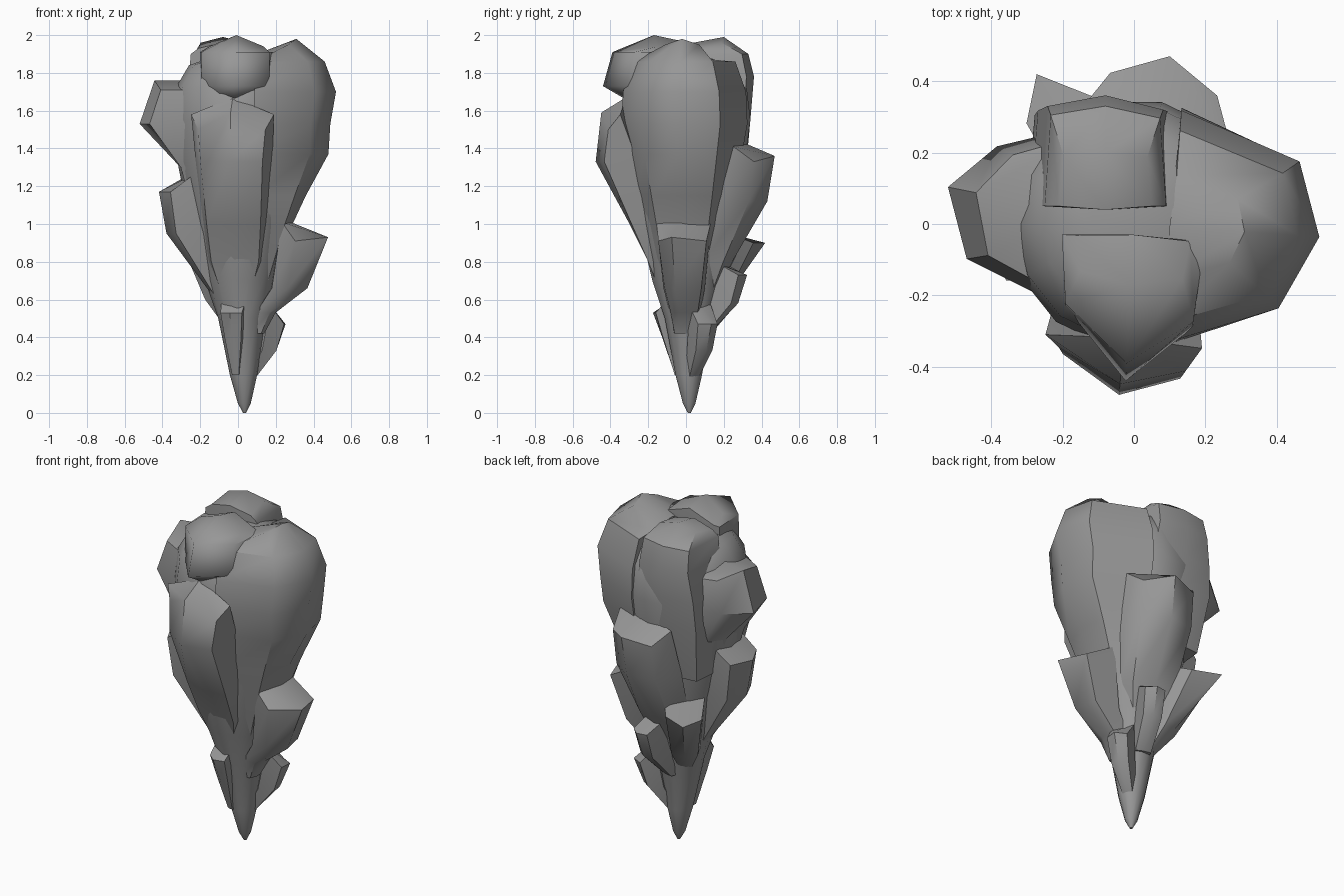
import bpy, bmesh, math
from mathutils import Matrix, Vector

if "Cube" in bpy.data.objects:
    bpy.data.objects.remove(bpy.data.objects["Cube"])

stone = bpy.data.materials.new("grey stone")
stone.use_nodes = True
stone.diffuse_color = (0.31, 0.31, 0.31, 1)
stone.node_tree.nodes["Principled BSDF"].inputs["Base Color"].default_value = stone.diffuse_color


def loft(name, rings, crease):
    """Skin a stack of equal-sized rings and close both ends."""
    bm = bmesh.new()
    loops = [[bm.verts.new(p) for p in ring] for ring in rings]
    count = len(loops[0])
    for low, high in zip(loops, loops[1:]):
        for i in range(count):
            j = (i + 1) % count
            bm.faces.new((low[i], low[j], high[j], high[i]))
    bm.faces.new(reversed(loops[0]))
    if count == 6:
        # Two quads, split along the line from the inner rim to the outer ridge
        a, b, c, d, e, f = loops[-1]
        bm.faces.new((a, b, c, f))
        bm.faces.new((f, c, d, e))
    else:
        bm.faces.new(loops[-1])
    bmesh.ops.recalc_face_normals(bm, faces=bm.faces)
    mesh = bpy.data.meshes.new(name)
    bm.to_mesh(mesh)
    bm.free()
    mesh.materials.append(stone)
    obj = bpy.data.objects.new(name, mesh)
    bpy.context.collection.objects.link(obj)
    bpy.ops.object.select_all(action="DESELECT")
    obj.select_set(True)
    bpy.context.view_layer.objects.active = obj
    bpy.ops.object.shade_smooth_by_angle(angle=math.radians(crease))


def rock(name, heading, stations, inner=0.05, chamfer=(0.08, 0.08), lift=0.0, droop=0.0,
         side=0.0, flare=1.0, ridge=0.0, crease=45):
    """Outcrop facing a heading; stations are (height, reach, half width).
    Lift raises the inner rim of the top, droop lowers its corners,
    flare widens the root and ridge shifts the outermost edge sideways."""
    turn = Matrix.Rotation(math.radians(heading), 4, "Z")
    longest = max(reach for z, reach, half in stations)
    rings = []
    for k, (z, reach, half) in enumerate(stations):
        top = k == len(stations) - 1
        up, down = (lift, droop) if top else (0, 0)
        root = inner if top else min(inner, reach * 0.5)
        right, left = [max(reach - c * (reach / longest) ** 2, root + 0.01) for c in chamfer]
        wide = half * flare
        section = [(root, -wide, z + up - down), (right, -half * 0.9, z - down),
                   (reach, ridge * reach / longest, z), (left, half * 0.9, z - down),
                   (root, wide, z + up - down), (root - 0.01, 0, z + up)]
        rings.append([turn @ Vector((x, y + side, h)) for x, y, h in section])
    loft(name, rings, crease)


# Tapered core, leaning slightly at the tip
core = [(0, 0.008), (0.05, 0.034), (0.2, 0.072), (0.5, 0.125), (0.7, 0.19), (1.0, 0.26),
        (1.3, 0.315), (1.55, 0.35), (1.72, 0.33), (1.84, 0.26), (1.89, 0.12)]
core_rings = []
for z, radius in core:
    lean = 0.035 * max(0, 1 - z / 1.2)
    core_rings.append([(lean + radius * math.cos(math.tau * i / 14),
                        lean / 2 + radius * math.sin(math.tau * i / 14), z) for i in range(14)])
loft("core", core_rings, 50)

# Large lobes of the crown
rock("right_lobe", -4, [(0.65, 0.16, 0.1), (1.0, 0.29, 0.155), (1.15, 0.36, 0.18), (1.37, 0.48, 0.215),
                        (1.53, 0.49, 0.235), (1.7, 0.52, 0.23), (1.86, 0.46, 0.19), (1.98, 0.31, 0.1)],
     inner=0.11, chamfer=(0.1, 0.07), lift=-0.08, droop=0.03, flare=1.42)
rock("left_lobe", 172, [(1.05, 0.24, 0.14), (1.3, 0.31, 0.18), (1.53, 0.53, 0.18), (1.76, 0.45, 0.16)],
     inner=0.18, chamfer=(0.12, 0.08), droop=0.05, flare=1.4, ridge=-0.03)
rock("front_cap", -93, [(1.66, 0.32, 0.17), (1.73, 0.44, 0.2), (1.91, 0.39, 0.2), (2.0, 0.17, 0.16)],
     inner=0.04, chamfer=(0.2, 0.16), lift=-0.03, droop=0.06, crease=62)
rock("back_cap", 90, [(1.1, 0.26, 0.18), (1.43, 0.33, 0.22), (1.6, 0.345, 0.21), (1.78, 0.36, 0.18),
                      (1.9, 0.33, 0.17), (1.99, 0.2, 0.13)],
     chamfer=(0.04, 0.03), lift=-0.03, droop=0.03, side=0.08)

# Long ridges down the front and back
rock("front_ridge", -95, [(0.55, 0.1, 0.06), (0.8, 0.2, 0.14), (1.0, 0.3, 0.16), (1.33, 0.48, 0.185),
                          (1.59, 0.45, 0.2)],
     inner=0.33, chamfer=(0.1, 0.06), lift=0.08, droop=0.09, flare=1.1)
rock("back_ridge", 78, [(0.6, 0.15, 0.09), (0.8, 0.25, 0.14), (1.12, 0.44, 0.17), (1.36, 0.48, 0.17)],
     inner=0.3, chamfer=(0.08, 0.08), lift=0.08, droop=0.03, flare=1.2)

# Pointed spurs around the middle
rock("right_spur", -3, [(0.42, 0.14, 0.06), (0.53, 0.2, 0.08), (0.66, 0.37, 0.11), (0.93, 0.48, 0.145)],
     inner=0.24, chamfer=(0.17, 0.06), lift=0.1, droop=0.02, ridge=-0.05)
rock("left_spur", 185, [(0.6, 0.12, 0.06), (0.95, 0.38, 0.13), (1.17, 0.42, 0.14)],
     inner=0.25, chamfer=(0.07, 0.05), lift=0.09)
rock("back_left_spur", 123, [(0.45, 0.08, 0.03), (0.6, 0.23, 0.08), (0.9, 0.5, 0.11)],
     inner=0.2, chamfer=(0.14, 0.1), lift=0.05)

# Small shards near the tip
rock("front_shard", -104, [(0.2, 0.06, 0.02), (0.4, 0.13, 0.05), (0.53, 0.18, 0.065)],
     inner=0.1, chamfer=(0.03, 0.03), lift=0.06)
rock("right_shard", 28, [(0.18, 0.09, 0.03), (0.33, 0.23, 0.055), (0.47, 0.285, 0.065)],
     inner=0.16, chamfer=(0.04, 0.04), lift=0.1)
rock("back_shard", 72, [(0.43, 0.14, 0.05), (0.58, 0.29, 0.06), (0.73, 0.34, 0.065)],
     inner=0.2, chamfer=(0.03, 0.03), lift=0.06)
